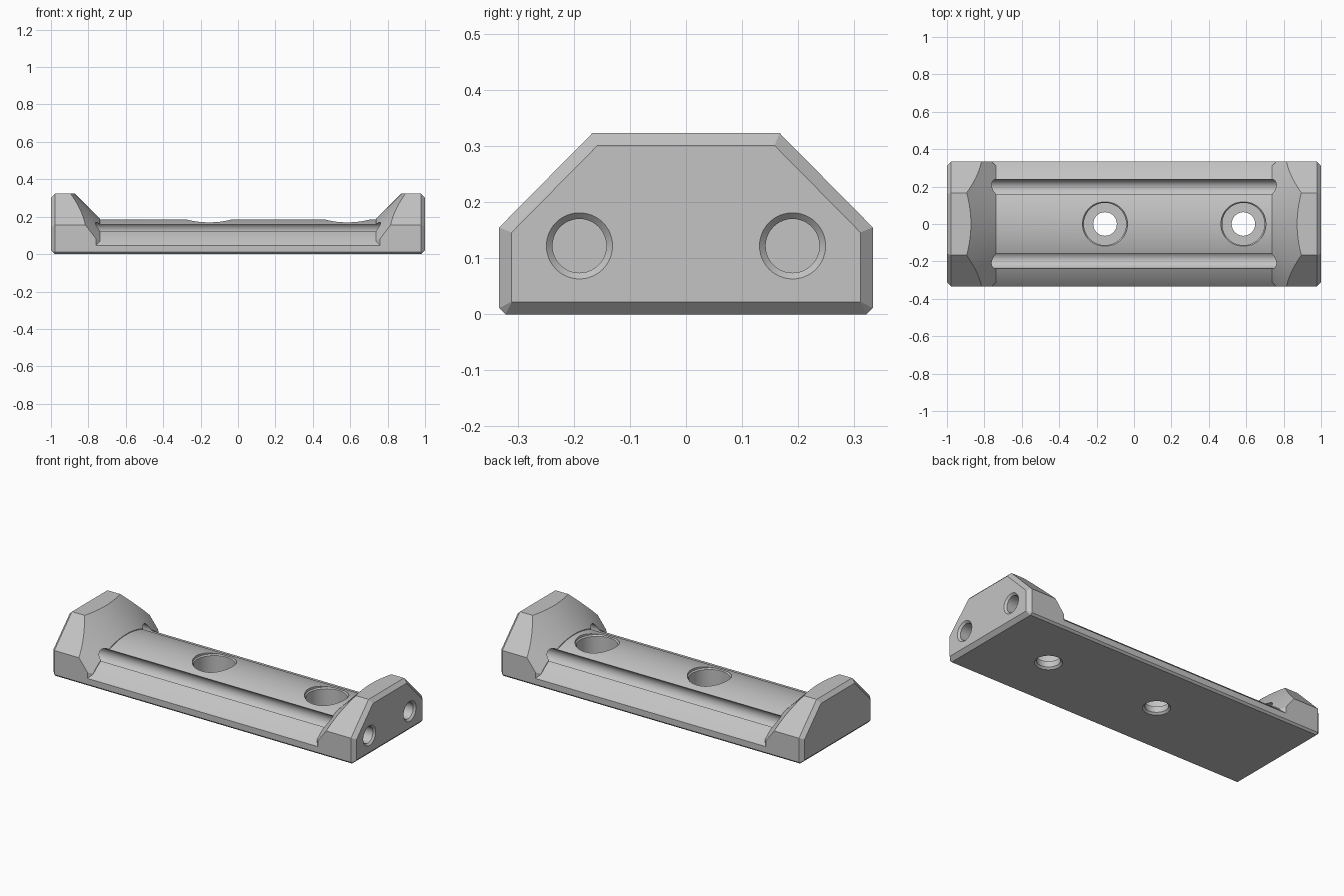
import bpy, bmesh
from math import sin, cos, pi, asin
from mathutils import Vector

cube = bpy.data.objects.get("Cube")
if cube:
    bpy.data.objects.remove(cube, do_unlink=True)

grey = bpy.data.materials.new("light grey")
grey.use_nodes = True
grey.diffuse_color = (0.55, 0.55, 0.55, 1)
grey.node_tree.nodes["Principled BSDF"].inputs["Base Color"].default_value = (0.55, 0.55, 0.55, 1)

HALF_W, SHOULDER, TOP_Y, TOP_Z = 0.333, 0.155, 0.167, 0.323
CHAMFER = 0.022
AXIS_Z, DECK_R = -0.285, 0.47     # centre and radius of the curved deck
ROD_Y, ROD_Z, ROD_R = 0.19, 0.122, 0.048


def loft(name, rings):
    """Closed solid skinned through rings with equal point counts."""
    bm = bmesh.new()
    loops = [[bm.verts.new(p) for p in ring] for ring in rings]
    n = len(loops[0])
    for a, b in zip(loops, loops[1:]):
        for i in range(n):
            j = (i + 1) % n
            bm.faces.new((a[i], a[j], b[j], b[i]))
    bm.faces.new(loops[0])
    bm.faces.new(loops[-1])
    bmesh.ops.recalc_face_normals(bm, faces=bm.faces)
    mesh = bpy.data.meshes.new(name)
    bm.to_mesh(mesh)
    bm.free()
    mesh.materials.append(grey)
    obj = bpy.data.objects.new(name, mesh)
    bpy.context.collection.objects.link(obj)
    return obj


def lathe_x(name, profile, y, z, n=48):
    """Turned solid along x from (x, radius) pairs."""
    return loft(name, [[(x, y + r * cos(2 * pi * i / n), z + r * sin(2 * pi * i / n))
                        for i in range(n)] for x, r in profile])


def lathe_z(name, profile, x, n=64):
    """Turned solid along z from (z, radius) pairs."""
    return loft(name, [[(x + r * cos(2 * pi * i / n), r * sin(2 * pi * i / n), z)
                        for i in range(n)] for z, r in profile])


def cap_ring(x, c):
    """Outline of an end block, inset by c."""
    w, k = HALF_W - c, 0.414 * c
    foot = max(0.0005, 0.011 * (1 - c / CHAMFER))
    half = [(w - foot, c), (w, c + foot), (w, SHOULDER - k), (TOP_Y - k, TOP_Z - c)]
    return [(x, y, z) for y, z in half] + [(x, -y, z) for y, z in reversed(half)]


def carve(obj, cutters, mode='DIFFERENCE'):
    for c in cutters:
        c.hide_render = True
        m = obj.modifiers.new("cut", 'BOOLEAN')
        m.operation, m.solver, m.object = mode, 'EXACT', c
    bpy.context.view_layer.update()
    dg = bpy.context.evaluated_depsgraph_get()
    mesh = bpy.data.meshes.new_from_object(obj.evaluated_get(dg))
    obj.modifiers.clear()
    obj.data = mesh


def rod_cutters():
    # open countersunk mouth at +x, blind end at -x
    prof = [(-0.9, ROD_R), (0.989, ROD_R), (1.012, ROD_R + 0.023)]
    return [lathe_x("rod_bore_cutter", prof, s * ROD_Y, ROD_Z) for s in (-1, 1)]


bores = rod_cutters()

# Deck: curved top, chamfered bottom edges
edge = asin(HALF_W / DECK_R)
section = [(-HALF_W, 0.011), (-HALF_W + 0.011, 0), (HALF_W - 0.011, 0), (HALF_W, 0.011)]
STEPS = 48
for i in range(STEPS + 1):
    a = edge * (1 - 2 * i / STEPS)
    section.append((DECK_R * sin(a), AXIS_Z + DECK_R * cos(a)))
deck = loft("deck", [[(x, y, z) for y, z in section] for x in (-0.77, 0.77)])

# Screw holes: counterbore, through hole, chamfered mouths
screw = [(-0.01, 0.084), (0.011, 0.063), (0.045, 0.063), (0.0451, 0.113),
         (0.165, 0.113), (0.172, 0.12), (0.3, 0.12)]
screws = [lathe_z("screw_hole_cutter", screw, x) for x in (-0.155, 0.585)]
carve(deck, bores + screws)

# End blocks: chamfered blocks with a conical inner face
parts = [deck]
for s, name in ((1, "left_end_block"), (-1, "right_end_block")):
    block = loft(name, [cap_ring(s * x, c) for x, c in
                        ((1, CHAMFER), (1 - CHAMFER, 0), (0.76, 0), (0.738, CHAMFER))])
    cone = lathe_x("cone_cutter", [(s * 0.45, DECK_R - 0.284), (s * 1.15, DECK_R + 0.416)],
                   0, AXIS_Z, 128)
    carve(block, [cone], 'INTERSECT')
    carve(block, bores)
    bpy.data.objects.remove(cone, do_unlink=True)
    parts.append(block)

for c in bores + screws:
    bpy.data.objects.remove(c, do_unlink=True)

# Smooth the curved faces, keep edges crisp
for obj in parts:
    bpy.ops.object.select_all(action='DESELECT')
    obj.select_set(True)
    bpy.context.view_layer.objects.active = obj
    bpy.ops.object.shade_smooth_by_angle(angle=0.4)
